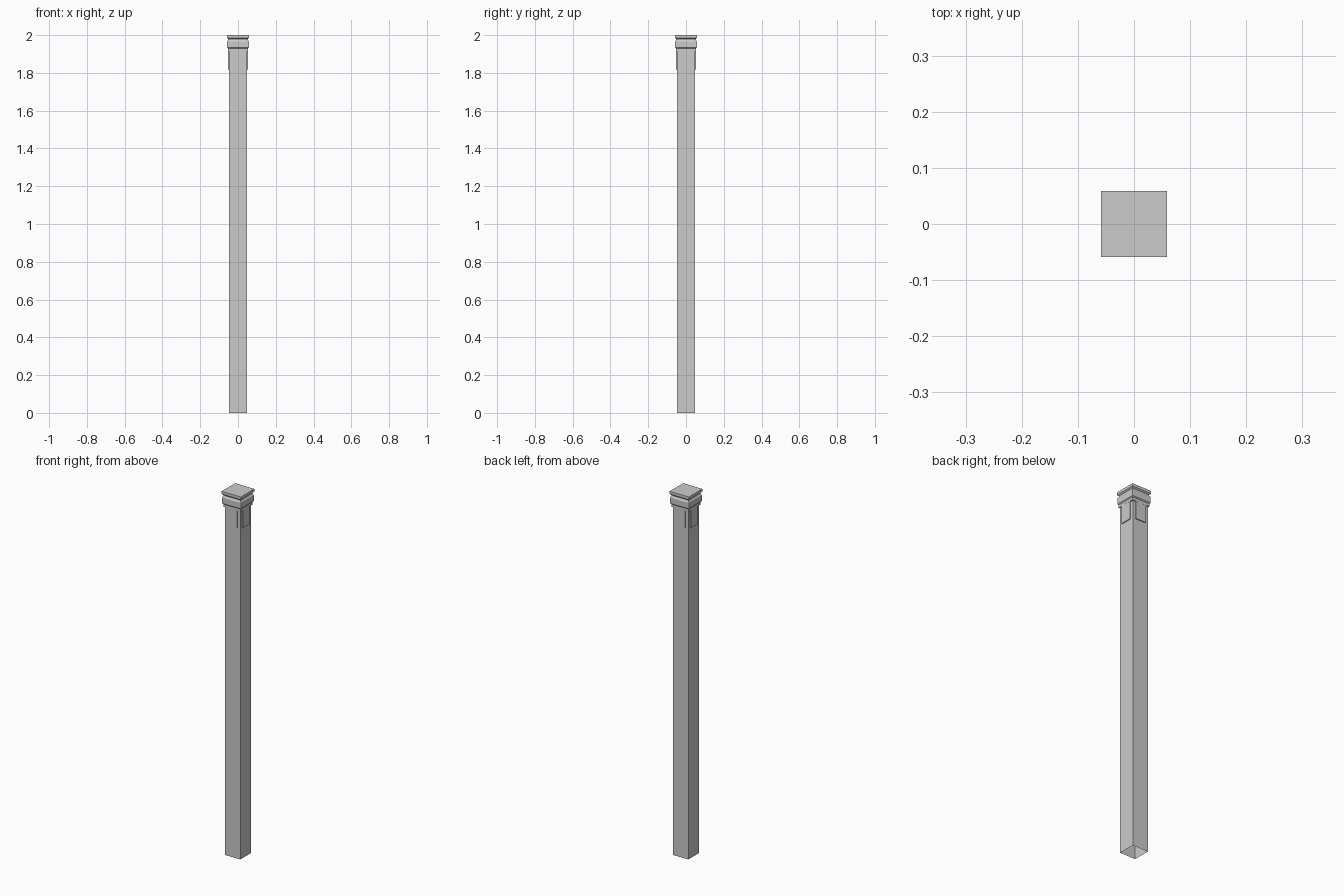
import bpy, bmesh, math
from mathutils import Matrix

if "Cube" in bpy.data.objects:
    bpy.data.objects.remove(bpy.data.objects["Cube"])


def finish(bm, name):
    bmesh.ops.recalc_face_normals(bm, faces=bm.faces)
    mesh = bpy.data.meshes.new(name)
    bm.to_mesh(mesh)
    bm.free()
    obj = bpy.data.objects.new(name, mesh)
    bpy.context.collection.objects.link(obj)
    return obj


def square_loft(name, profile, cap_top=False):
    """Square rings swept through (half width, height) points."""
    bm = bmesh.new()
    rings = [[bm.verts.new((sx * h, sy * h, z))
              for sx, sy in ((-1, -1), (1, -1), (1, 1), (-1, 1))]
             for h, z in profile]
    for a, b in zip(rings, rings[1:]):
        for i in range(4):
            j = (i + 1) % 4
            bm.faces.new((a[i], a[j], b[j], b[i]))
    if cap_top:
        bm.faces.new(rings[-1])
    return finish(bm, name)


SHAFT = 0.047

# Post shaft (open underneath) running straight into the moulded capital
square_loft("post", [
    (SHAFT, 0.0), (SHAFT, 1.914),
    (0.0525, 1.914), (0.0525, 1.929),
    (0.057, 1.934), (0.057, 1.966),
    (0.052, 1.974), (0.052, 1.979),
    (0.0585, 1.985), (0.0585, 2.0),
], cap_top=True)

# Raised panel below the capital on each face
for i, side in enumerate(("front", "right", "back", "left")):
    bm = bmesh.new()
    bmesh.ops.create_cube(bm, size=1.0)
    bmesh.ops.scale(bm, vec=(0.062, 0.005, 0.096), verts=bm.verts)
    bmesh.ops.translate(bm, vec=(0, -SHAFT - 0.0025, 1.866), verts=bm.verts)
    # Leave the hidden back against the shaft open
    hidden = [f for f in bm.faces if f.normal.y > 0.5]
    bmesh.ops.delete(bm, geom=hidden, context='FACES_ONLY')
    bmesh.ops.transform(bm, matrix=Matrix.Rotation(i * math.pi / 2, 4, 'Z'),
                        verts=bm.verts)
    finish(bm, side + "_panel")
